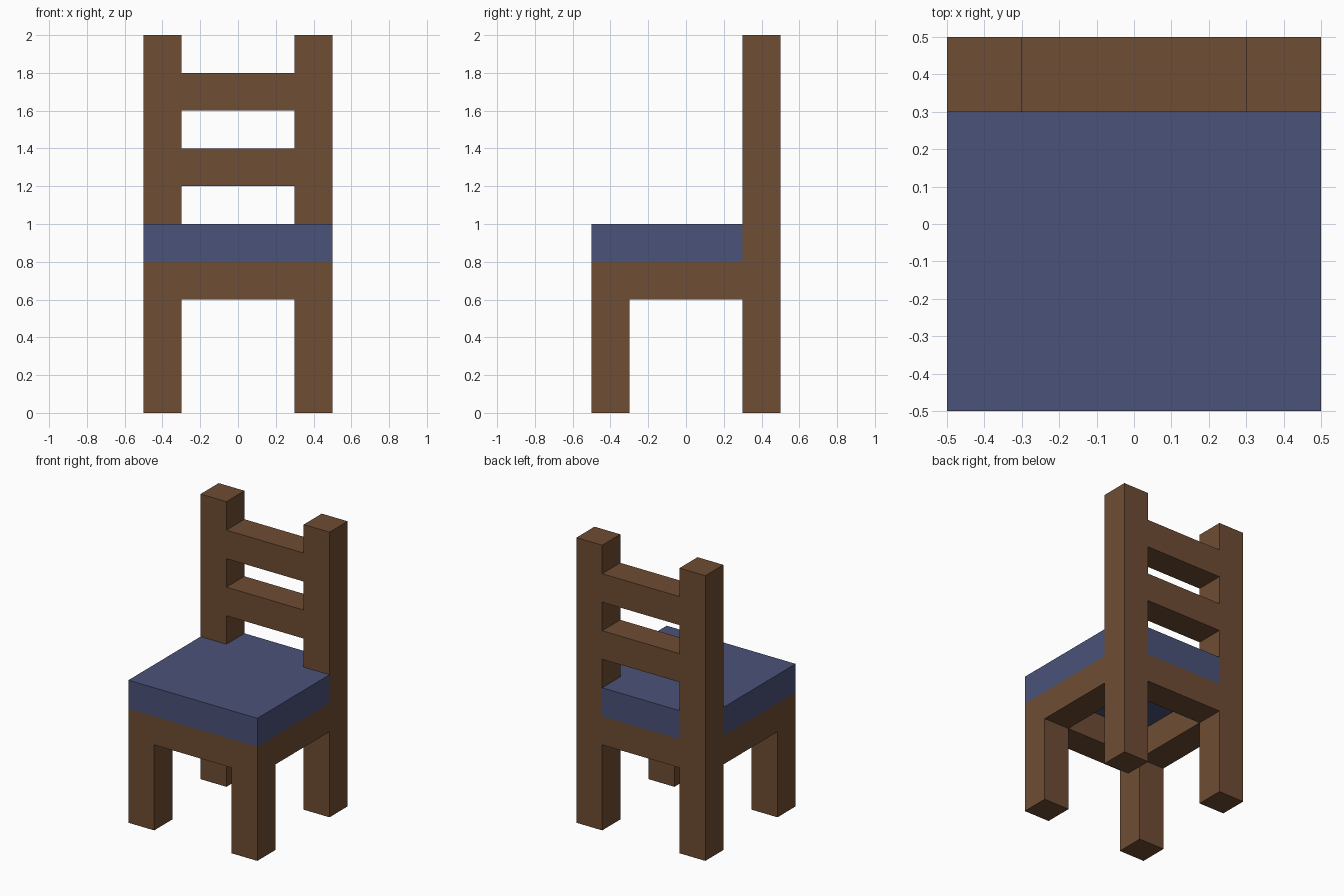
import bpy
import bmesh

default = bpy.data.objects.get("Cube")
if default:
    bpy.data.objects.remove(default, do_unlink=True)


def material(name, rgb):
    mat = bpy.data.materials.new(name)
    mat.use_nodes = True
    mat.diffuse_color = (*rgb, 1)
    mat.node_tree.nodes["Principled BSDF"].inputs["Base Color"].default_value = (*rgb, 1)
    return mat


def prism(name, outline, z0, z1, mat):
    """Extrude a counter-clockwise xy outline from z0 up to z1."""
    bm = bmesh.new()
    base = bm.faces.new([bm.verts.new((x, y, z0)) for x, y in outline])
    top = bmesh.ops.extrude_face_region(bm, geom=[base], use_keep_orig=True)["geom"]
    bmesh.ops.translate(bm, vec=(0, 0, z1 - z0),
                        verts=[g for g in top if isinstance(g, bmesh.types.BMVert)])
    bmesh.ops.recalc_face_normals(bm, faces=bm.faces)
    mesh = bpy.data.meshes.new(name)
    bm.to_mesh(mesh)
    bm.free()
    mesh.materials.append(mat)
    obj = bpy.data.objects.new(name, mesh)
    bpy.context.collection.objects.link(obj)
    return obj


def box(name, x0, x1, y0, y1, z0, z1, mat):
    return prism(name, [(x0, y0), (x1, y0), (x1, y1), (x0, y1)], z0, z1, mat)


wood = material("brown wood", (0.156, 0.074, 0.033))
fabric = material("blue cushion", (0.069, 0.084, 0.188))

OUT, IN = 0.5, 0.3   # outer and inner faces of the posts

# Legs, back posts and side rails
for side, x0, x1 in (("left", IN, OUT), ("right", -OUT, -IN)):
    box(f"{side}_front_leg", x0, x1, -OUT, -IN, 0, 0.8, wood)
    box(f"{side}_back_post", x0, x1, IN, OUT, 0, 2, wood)
    box(f"{side}_rail", x0, x1, -IN, IN, 0.6, 0.8, wood)

# Front and back rails close the frame under the seat
box("front_rail", -IN, IN, -OUT, -IN, 0.6, 0.8, wood)
box("back_rail", -IN, IN, IN, OUT, 0.6, 0.8, wood)

# Back slats between the posts
for name, z in (("lower_slat", 1.2), ("upper_slat", 1.6)):
    box(name, -IN, IN, IN, OUT, z, z + 0.2, wood)

# Seat, notched around the back posts
prism("seat", [(-OUT, -OUT), (OUT, -OUT), (OUT, IN), (IN, IN),
               (IN, OUT), (-IN, OUT), (-IN, IN), (-OUT, IN)], 0.8, 1.0, fabric)
